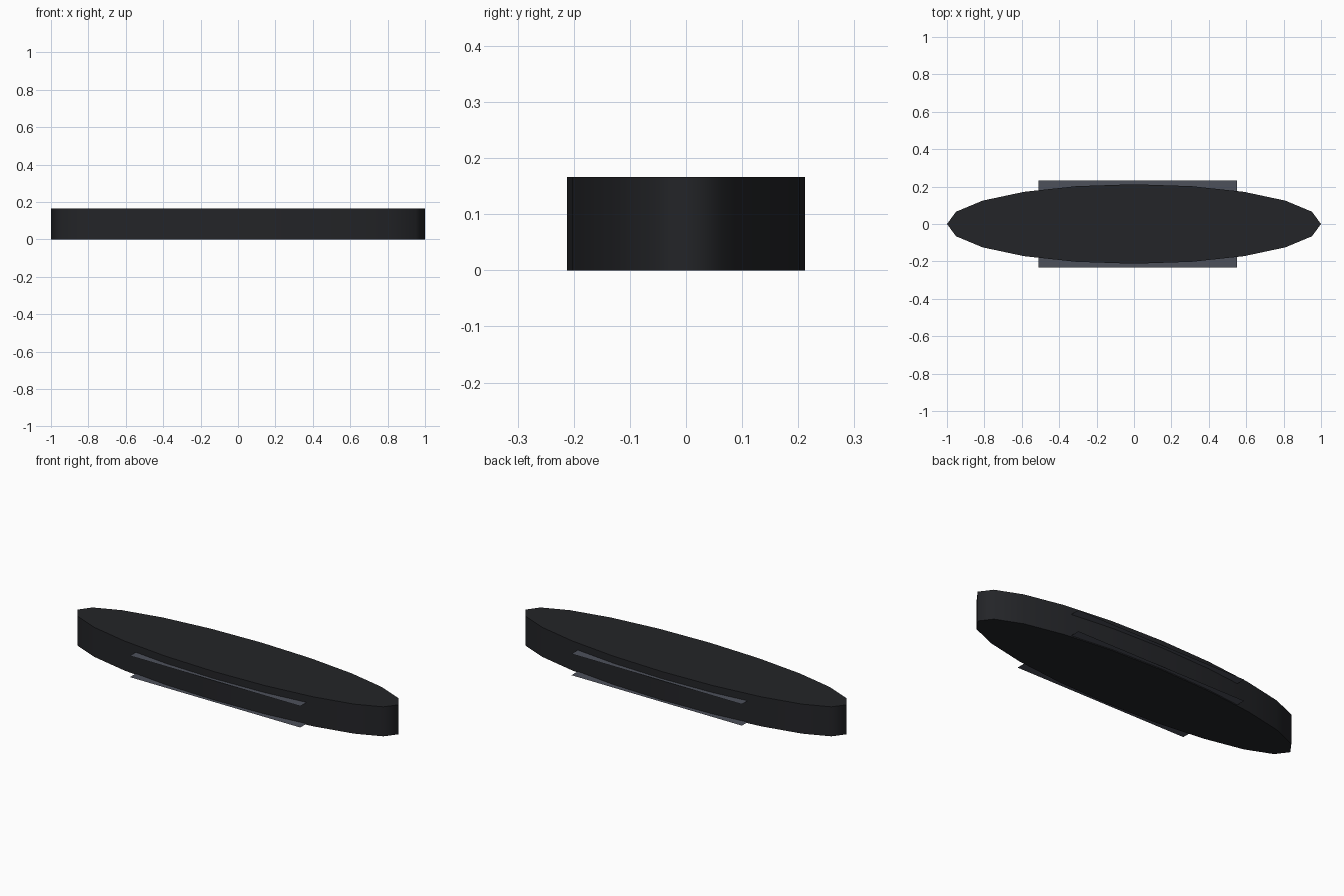
import bpy
import math

if "Cube" in bpy.data.objects:
    bpy.data.objects.remove(bpy.data.objects["Cube"])


def material(name, color):
    m = bpy.data.materials.new(name)
    m.diffuse_color = color
    m.use_nodes = True
    m.node_tree.nodes["Principled BSDF"].inputs["Base Color"].default_value = m.diffuse_color
    return m


dark = material("dark_shell", (0.017, 0.018, 0.021, 1))
slate = material("slate_sheet", (0.075, 0.083, 0.105, 1))

HEIGHT = 0.166

# Oval 20-sided slab: smooth rim, crisp flat caps
bpy.ops.mesh.primitive_cylinder_add(vertices=20, radius=1, depth=HEIGHT,
                                    location=(0, 0, HEIGHT / 2))
body = bpy.context.object
body.name = "oval_body"
body.scale = (1, 0.2125, 1)
bpy.ops.object.transform_apply(location=False, rotation=False, scale=True)
bpy.ops.object.shade_smooth_by_angle(angle=math.radians(80))
body.data.materials.append(dark)


# Thin flat sheets passing through the slab and sticking out on both long sides
def sheet(name, z):
    bpy.ops.mesh.primitive_plane_add(size=1, location=(0.02, 0, z))
    ob = bpy.context.object
    ob.name = name
    ob.scale = (1.06, 0.464, 1)
    bpy.ops.object.transform_apply(location=False, rotation=False, scale=True)
    ob.data.materials.append(slate)


sheet("lower_sheet", 0.006)
sheet("upper_sheet", 0.126)
